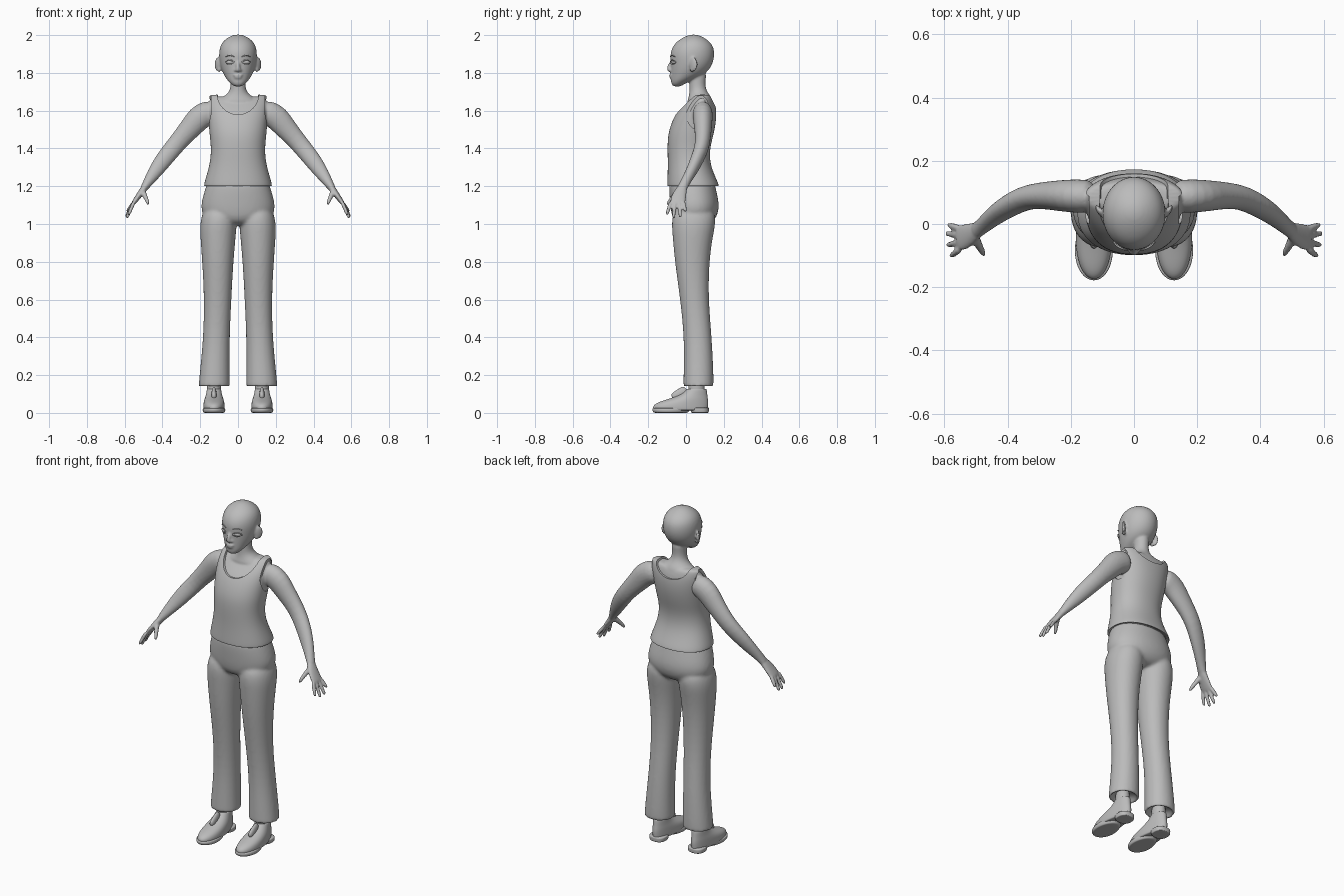
import bpy, bmesh, math
from mathutils import Vector, Matrix

cube = bpy.data.objects.get("Cube")
if cube:
    bpy.data.objects.remove(cube, do_unlink=True)

grey = bpy.data.materials.new("plain grey")
grey.use_nodes = True
grey.diffuse_color = (0.5, 0.5, 0.5, 1)
grey.node_tree.nodes["Principled BSDF"].inputs["Base Color"].default_value = (0.5, 0.5, 0.5, 1)


def activate(obj):
    bpy.ops.object.select_all(action='DESELECT')
    obj.select_set(True)
    bpy.context.view_layer.objects.active = obj


def modify(obj, kind, **settings):
    activate(obj)
    mod = obj.modifiers.new(kind.lower(), kind)
    for key, value in settings.items():
        setattr(mod, key, value)
    bpy.ops.object.modifier_apply(modifier=mod.name)
    return obj


def finish(name, bm):
    bmesh.ops.recalc_face_normals(bm, faces=bm.faces)
    mesh = bpy.data.meshes.new(name)
    bm.to_mesh(mesh)
    bm.free()
    mesh.materials.append(grey)
    mesh.shade_smooth()
    obj = bpy.data.objects.new(name, mesh)
    bpy.context.collection.objects.link(obj)
    return obj


def skin_rings(name, rings, levels=2):
    """Closed surface through a list of point rings."""
    bm = bmesh.new()
    loops = [[bm.verts.new(p) for p in ring] for ring in rings]
    n = len(loops[0])
    for a, b in zip(loops, loops[1:]):
        for i in range(n):
            j = (i + 1) % n
            bm.faces.new((a[i], a[j], b[j], b[i]))
    bm.faces.new(loops[0])
    bm.faces.new(loops[-1])
    obj = finish(name, bm)
    return modify(obj, 'SUBSURF', levels=levels) if levels else obj


def loft(name, rows, cx=0, n=24, power=1.0, taper=0.0):
    """Upright loft; a row is height, front y, back y, half width, optional x offset."""
    rings = []
    for z, front, back, half, *shift in rows:
        x0 = cx + (shift[0] if shift else 0)
        ring = []
        for i in range(n):
            a = math.tau * i / n
            c, s = math.cos(a), math.sin(a)
            px = math.copysign(abs(c) ** power, c)
            py = math.copysign(abs(s) ** power, s)
            ring.append((x0 + half * px * (1 - taper * s),
                         (front + back) / 2 + (back - front) / 2 * py, z))
        rings.append(ring)
    return skin_rings(name, rings)


def tube(name, path, n=12, levels=1):
    """Limb; a path point is x, y, z, radius along y, radius across."""
    rings = []
    pts = [Vector(p[:3]) for p in path]
    for i, p in enumerate(path):
        t = (pts[min(i + 1, len(pts) - 1)] - pts[max(i - 1, 0)]).normalized()
        side = Vector((0, 1, 0))
        if abs(t.y) > 0.95:
            side = Vector((0, 0, 1))
        u = (side - t * side.dot(t)).normalized()
        v = t.cross(u)
        rings.append([pts[i] + u * p[3] * math.cos(math.tau * k / n)
                      + v * p[-1] * math.sin(math.tau * k / n) for k in range(n)])
    return skin_rings(name, rings, levels)


def ball(name, loc, size, turn=0.0):
    bm = bmesh.new()
    matrix = Matrix.Translation(loc) @ Matrix.Rotation(turn, 4, 'Z') @ Matrix.Diagonal((*size, 1))
    bmesh.ops.create_uvsphere(bm, u_segments=24, v_segments=16, radius=1, matrix=matrix)
    return finish(name, bm)


def mirror(obj):
    return modify(obj, 'MIRROR', use_mirror_merge=False)


def fuse(name, parts, voxel, smoothing):
    """Join overlapping parts into one continuous skin."""
    activate(parts[0])
    for part in parts:
        part.select_set(True)
    bpy.ops.object.join()
    obj = parts[0]
    obj.name = name
    modify(obj, 'REMESH', mode='VOXEL', voxel_size=voxel)
    modify(obj, 'SMOOTH', factor=0.5, iterations=smoothing)
    obj.data.materials.clear()
    obj.data.materials.append(grey)
    obj.data.shade_smooth()
    return obj


# Torso profile shared by the vest and the skin under it
torso = [(1.20, -.10, .176, .182), (1.22, -.10, .17, .179), (1.27, -.098, .147, .164),
         (1.33, -.097, .127, .148), (1.40, -.099, .127, .143), (1.47, -.097, .146, .151),
         (1.53, -.08, .158, .156), (1.58, -.057, .162, .161), (1.62, -.03, .160, .164),
         (1.65, -.002, .154, .163), (1.675, .025, .145, .157), (1.687, .045, .13, .145)]
under = [(z - .01 if z > 1.6 else z, f + .009, b - .009, w - .009) for z, f, b, w in torso]
chest = loft("chest", under, power=.9)

# Head and neck
head = loft("head", [
    (1.727, -.066, -.03, .018), (1.74, -.078, -.01, .036), (1.76, -.08, .03, .056),
    (1.785, -.081, .09, .073), (1.82, -.081, .127, .09), (1.86, -.082, .146, .099),
    (1.90, -.085, .152, .102), (1.94, -.072, .146, .096), (1.97, -.045, .122, .078),
    (1.992, -.008, .088, .047), (2.003, .025, .055, .015)])
neck = loft("neck", [
    (1.63, .0, .145, .13), (1.66, .01, .14, .10), (1.68, .015, .128, .068),
    (1.70, .018, .112, .047), (1.73, .018, .102, .039), (1.77, .018, .105, .039),
    (1.81, .02, .11, .04)])
nose = tube("nose", [(0, -.07, 1.868, .008, .006), (0, -.082, 1.85, .01, .009),
                     (0, -.09, 1.83, .012, .012), (0, -.091, 1.816, .011, .015),
                     (0, -.082, 1.806, .008, .012)])
nostril = mirror(ball("nostril", (.012, -.083, 1.814), (.008, .01, .007)))
upper_lip = ball("upper_lip", (0, -.079, 1.788), (.026, .011, .006))
lower_lip = ball("lower_lip", (0, -.077, 1.776), (.021, .012, .007))
ear = mirror(ball("ear", (.108, .04, 1.845), (.009, .024, .037), -.6))
lobe = mirror(ball("ear_lobe", (.1, .033, 1.818), (.009, .012, .014)))

# Arm, palm and fingers
arm = mirror(tube("arm", [
    (.12, .088, 1.595, .05, .06), (.165, .088, 1.588, .056, .07), (.21, .089, 1.56, .054, .07),
    (.25, .09, 1.51, .049, .061), (.30, .09, 1.455, .043, .053), (.345, .083, 1.40, .04, .05),
    (.39, .06, 1.345, .037, .048), (.43, .035, 1.29, .032, .042), (.47, .002, 1.232, .027, .03),
    (.49, -.015, 1.20, .027, .022), (.505, -.025, 1.18, .029, .019)]))
palm = mirror(tube("palm", [
    (.485, -.012, 1.205, .024, .02), (.503, -.025, 1.18, .032, .019),
    (.525, -.037, 1.15, .041, .016), (.548, -.044, 1.118, .045, .013),
    (.56, -.046, 1.102, .042, .01)]))
hand = [palm]
tips = [(.588, -.002, 1.065), (.594, -.03, 1.035), (.59, -.066, 1.03), (.58, -.102, 1.048)]
for i, tip in enumerate(tips):
    base = Vector((.55, -.014 - .022 * i, 1.118))
    end = Vector(tip)
    path = [(*base.lerp(end, f), r, r) for f, r in
            ((0, .012), (.35, .011), (.7, .0105), (.93, .0095), (1, .006))]
    hand.append(mirror(tube("finger", path, 10)))
hand.append(mirror(tube("thumb", [
    (.505, -.035, 1.178, .018, .016), (.495, -.06, 1.153, .015, .014),
    (.484, -.08, 1.13, .012, .012), (.476, -.094, 1.11, .01, .01),
    (.474, -.1, 1.1, .006, .006)], 10)))

fuse("body", [chest, head, neck, nose, nostril, upper_lip, lower_lip, ear, lobe, arm] + hand,
     .006, 4)

# Eyes with lids and brows
mirror(ball("eye", (.043, -.063, 1.856), (.023, .012, .011), .3))
for name, lift, height, r in (("upper_lid", 1.857, .012, .003), ("lower_lid", 1.855, -.01, .0018),
                              ("brow", 1.884, .009, .0035)):
    path = []
    for i in range(9):
        f = i / 8
        x = .019 + .05 * f
        y = .03 - .116 * math.sqrt(1 - (x / .102) ** 2)
        edge = r * (.5 + .5 * math.sin(math.pi * f))
        path.append((x, y, lift + height * math.sin(math.pi * f), edge, edge))
    mirror(tube(name, path, 8))

# Vest with neckline and armholes cut out of the torso shape
hem = [(1.225, -.07, .13, .14), (1.203, -.096, .17, .176)]
vest = loft("vest", hem + torso, power=.9)


def cut(axis, start, stop, center, radii):
    """Remove an elliptical bore running along one axis from the vest."""
    rings = []
    for along in (start, stop):
        ring = []
        for k in range(48):
            a = math.tau * k / 48
            p, q = center[0] + radii[0] * math.cos(a), center[1] + radii[1] * math.sin(a)
            ring.append((along, p, q) if axis == 'x' else (p, along, q))
        rings.append(ring)
    cutter = skin_rings("cutter", rings, 0)
    cutter.hide_render = True
    modify(vest, 'BOOLEAN', object=cutter, operation='DIFFERENCE', solver='EXACT')
    bpy.data.objects.remove(cutter, do_unlink=True)


cut('y', -.4, .08, (0, 1.69), (.11, .11))
cut('y', .075, .4, (0, 1.70), (.11, .085))
for side in (1, -1):
    cut('x', side * .142, side * .4, (.062, 1.595), (.062, .095))
activate(vest)
bpy.ops.object.shade_smooth_by_angle(angle=math.radians(40))

# Trousers: hips fused with two flared legs
hips = loft("hips", [
    (.99, -.03, .11, .08), (1.02, -.07, .155, .17), (1.07, -.081, .175, .198),
    (1.12, -.086, .174, .194), (1.17, -.09, .163, .18), (1.205, -.09, .155, .168),
    (1.225, -.088, .15, .16)], power=.92)
leg = mirror(loft("trouser_leg", [
    (.175, .015, .115, .055, .126), (.145, .0, .13, .07, .126), (.13, -.013, .143, .083, .127),
    (.145, -.014, .146, .083, .126), (.22, -.013, .146, .079, .123), (.4, -.01, .137, .07, .114),
    (.6, -.031, .119, .072, .107), (.8, -.06, .123, .083, .107), (.93, -.071, .142, .094, .106),
    (1.0, -.077, .157, .098, .104), (1.06, -.07, .155, .09, .1), (1.09, -.03, .12, .06, .1)],
    power=.95))
fuse("trousers", [hips, leg], .009, 5)

# Ankles and slip-on shoes
mirror(loft("ankle", [(.07, .015, .1, .036), (.12, .012, .096, .036), (.2, .012, .1, .038)], .127))
shoe = loft("shoe_upper", [
    (.012, -.16, .11, .05), (.016, -.174, .116, .056), (.035, -.178, .118, .057),
    (.055, -.155, .119, .055), (.073, -.095, .117, .05), (.09, -.045, .114, .044),
    (.108, -.012, .112, .04), (.125, .004, .11, .038), (.13, .008, .106, .034),
    (.118, .014, .1, .03)], .127, taper=.14)
sole = loft("shoe_sole", [
    (0, -.16, .0, .048), (.001, -.172, .01, .057), (.012, -.18, .02, .061),
    (.024, -.179, .03, .06), (.026, -.17, .02, .055)], .127, taper=.05)
heel = loft("shoe_heel", [
    (0, .03, .118, .044), (.001, .026, .121, .048), (.025, .022, .122, .05),
    (.03, .025, .12, .046)], .127, power=.8)
tongue = tube("shoe_tongue", [
    (.127, -.075, .078, .02, .012), (.127, -.05, .092, .026, .014),
    (.127, -.02, .106, .03, .014), (.127, .008, .122, .028, .01)])
for part in (shoe, sole, heel, tongue):
    mirror(part)
    bpy.ops.object.shade_smooth_by_angle(angle=math.radians(50))
